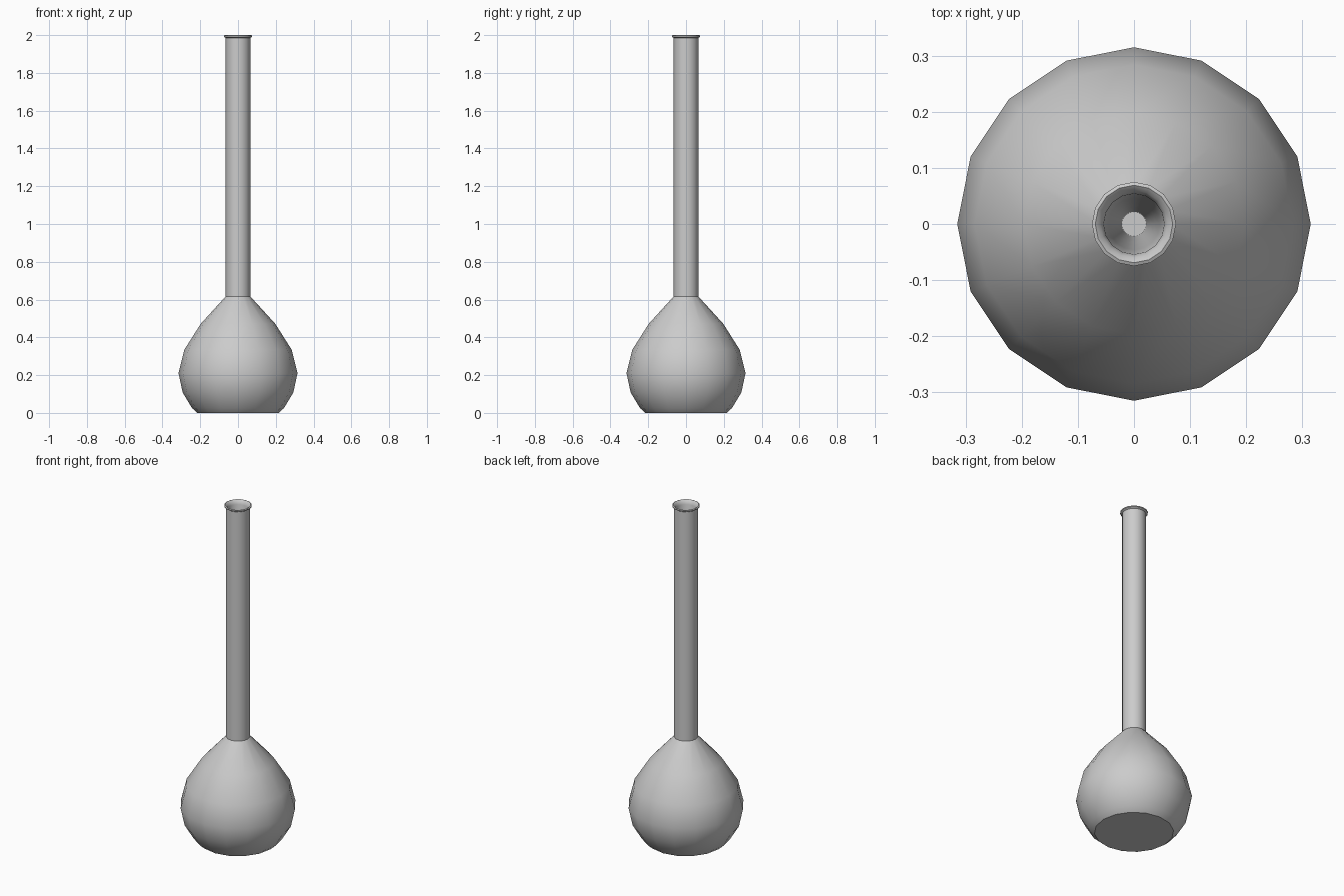
import bpy, bmesh, math

if "Cube" in bpy.data.objects:
    bpy.data.objects.remove(bpy.data.objects["Cube"])

SIDES = 16


def lathe(name, profile, angle=40):
    """Spin an (r, z) profile around z; zero radius ends become poles."""
    bm = bmesh.new()
    rings = []
    for r, z in profile:
        if r == 0:
            rings.append([bm.verts.new((0, 0, z))] * SIDES)
        else:
            rings.append([bm.verts.new((r * math.cos(math.tau * i / SIDES),
                                        r * math.sin(math.tau * i / SIDES), z))
                          for i in range(SIDES)])
    for a, b in zip(rings, rings[1:]):
        for i in range(SIDES):
            j = (i + 1) % SIDES
            bm.faces.new(list(dict.fromkeys((a[i], a[j], b[j], b[i]))))
    bmesh.ops.recalc_face_normals(bm, faces=bm.faces)
    mesh = bpy.data.meshes.new(name)
    bm.to_mesh(mesh)
    bm.free()
    obj = bpy.data.objects.new(name, mesh)
    bpy.context.collection.objects.link(obj)
    bpy.ops.object.select_all(action='DESELECT')
    obj.select_set(True)
    bpy.context.view_layer.objects.active = obj
    bpy.ops.object.shade_smooth_by_angle(angle=math.radians(angle))
    return obj


# Outer shell: flat base, round bulb, long straight neck
outer = [(0, 0), (0.215, 0), (0.243, 0.025), (0.293, 0.108), (0.315, 0.21),
         (0.284, 0.335), (0.197, 0.472), (0.065, 0.617), (0.065, 1.985)]
# Flared lip
lip = [(0.075, 1.991), (0.075, 1.997), (0.069, 2.0), (0.06, 1.993)]
# Bore narrowing down the neck to a small closed end
bore = [(0.054, 1.975), (0.046, 1.65), (0.038, 1.3), (0.03, 0.95),
        (0.022, 0.62), (0, 0.62)]

lathe("flask", outer + lip + bore)
